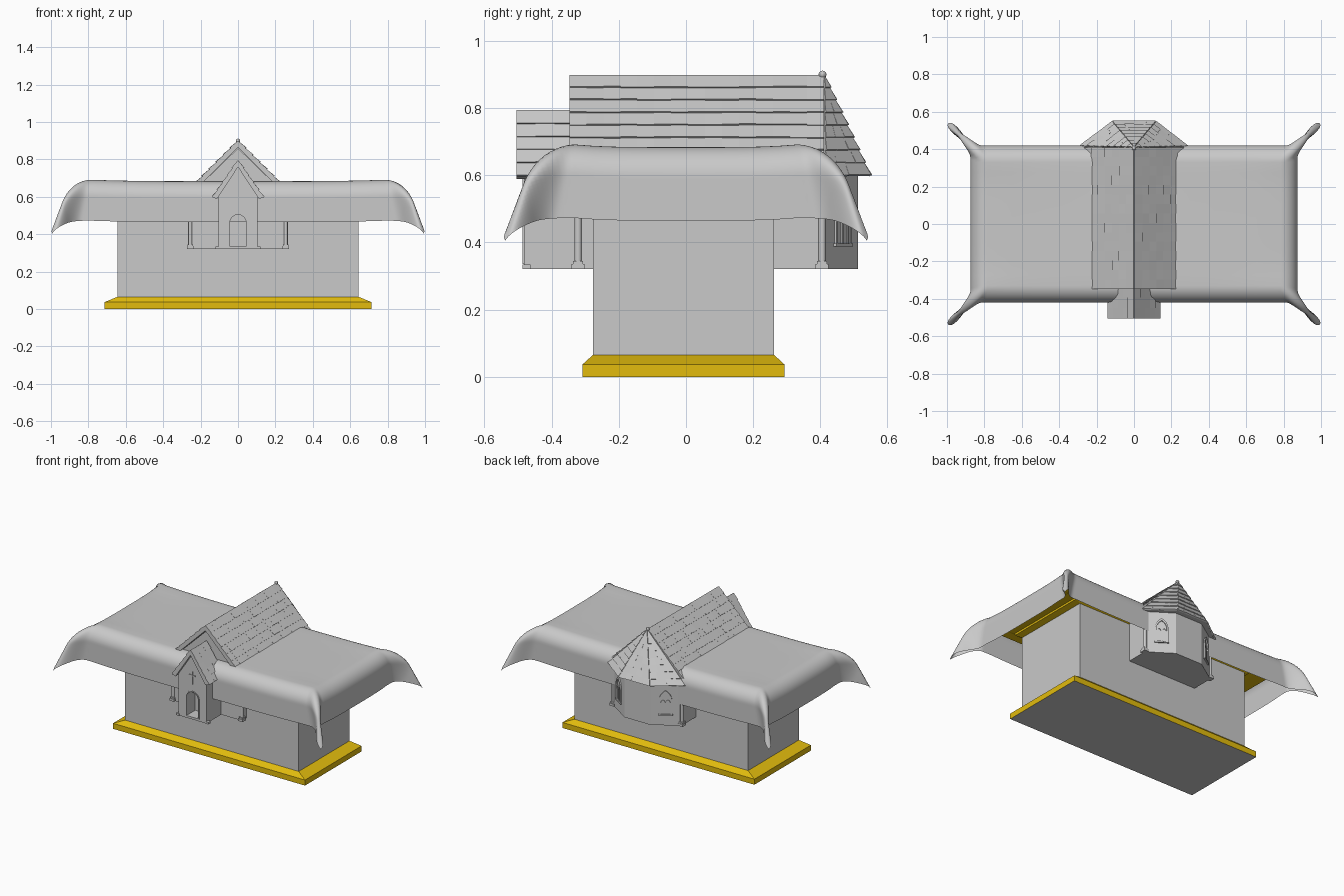
import bpy, bmesh, math, random
from mathutils import Vector as V

if "Cube" in bpy.data.objects:
    bpy.data.objects.remove(bpy.data.objects["Cube"])

random.seed(4)


def material(name, rgb):
    m = bpy.data.materials.new(name)
    m.diffuse_color = (*rgb, 1)
    m.use_nodes = True
    m.node_tree.nodes["Principled BSDF"].inputs["Base Color"].default_value = m.diffuse_color
    return m


GREY = material("stone grey", (0.585, 0.585, 0.585))
GOLD = material("gold", (0.76, 0.50, 0.004))


def finish(name, bm, mat, fix=True):
    if fix:
        bmesh.ops.recalc_face_normals(bm, faces=bm.faces)
    me = bpy.data.meshes.new(name)
    bm.to_mesh(me)
    bm.free()
    ob = bpy.data.objects.new(name, me)
    bpy.context.collection.objects.link(ob)
    me.materials.append(mat)
    return ob


def add_prism(bm, pts, vec):
    n = len(pts)
    a = [bm.verts.new(p) for p in pts]
    b = [bm.verts.new(V(p) + V(vec)) for p in pts]
    bm.faces.new(a)
    bm.faces.new(b[::-1])
    for i in range(n):
        bm.faces.new((a[i], b[i], b[(i + 1) % n], a[(i + 1) % n]))


def prism(name, pts, vec, mat=GREY):
    bm = bmesh.new()
    add_prism(bm, pts, vec)
    return finish(name, bm, mat)


def add_box(bm, c, s):
    x, y, z = (k / 2 for k in s)
    pts = [(c[0] + i * x, c[1] + j * y, c[2] - z) for i, j in ((-1, -1), (1, -1), (1, 1), (-1, 1))]
    add_prism(bm, pts, (0, 0, s[2]))


def stacked(name, profile, mat):
    """Rectangular moulding: rings of the body outline grown by (offset, z)."""
    bm = bmesh.new()
    rings = []
    for o, z in profile:
        x, y0, y1 = 0.645 + o, -0.277 - o * 0.45, 0.262 + o * 0.45
        rings.append([bm.verts.new(p) for p in ((-x, y0, z), (x, y0, z), (x, y1, z), (-x, y1, z))])
    for a, b in zip(rings, rings[1:]):
        for i in range(4):
            j = (i + 1) % 4
            bm.faces.new((a[i], a[j], b[j], b[i]))
    bm.faces.new(rings[0][::-1])
    bm.faces.new(rings[-1])
    return finish(name, bm, mat)


# Table: plinth (grey underside), body, cornice and top slab
plinth = stacked("plinth", [(0.068, 0), (0.068, 0.037), (0, 0.065)], GOLD)
plinth.data.materials.append(GREY)
for p in plinth.data.polygons:
    p.material_index = int(p.normal.z < -0.9)
stacked("table_body", [(0, 0.06), (0, 0.59)], GREY)
stacked("cornice", [(0, 0.575), (0.04, 0.585), (0.04, 0.598), (0.10, 0.608), (0.10, 0.64)], GOLD)
bm = bmesh.new()
add_box(bm, (0, 0, 0.633), (1.68, 0.77, 0.044))
finish("table_slab", bm, GOLD)

# Draped cloth: flat sheet rolled over the edges, with rounded flaring corner folds
A, B, R, L, TOP = 0.785, 0.33, 0.09, 0.27, 0.683


def roll(d):
    if d < R * math.pi / 2:
        return R * math.sin(d / R), R * (1 - math.cos(d / R))
    return R, R + d - R * math.pi / 2


def samples(half):
    edge = [half + L * i / 24 for i in range(1, 25)]
    return [-e for e in reversed(edge)] + [half * i / 6 for i in range(-6, 7)] + edge


def cloth_point(u, v):
    du, dv = max(abs(u) - A, 0), max(abs(v) - B, 0)
    hi, lo = max(du, dv), min(du, dv)
    ratio = lo / hi if hi > 0 else 0
    t = max(0, (ratio - 0.2) / 0.8)
    flare = 0.118 * hi / L * t * t * (3 - 2 * t)
    bulge = 0.024 * hi / L * math.sin(math.pi * t) * t * (1 if du > dv else -1)
    x = min(abs(u), A) + roll(du)[0] + flare + bulge
    y = min(abs(v), B) + roll(dv)[0] + flare - bulge
    drop = roll((du ** 3.1 + dv ** 3.1) ** (1 / 3.1))[1]
    lift = 0.008 * (min(abs(u) / A, 1) * min(abs(v) / B, 1)) ** 4
    return math.copysign(x, u), math.copysign(y, v), TOP + lift - drop


bm = bmesh.new()
grid = [[bm.verts.new(cloth_point(u, v)) for v in samples(B)] for u in samples(A)]
for a, b in zip(grid, grid[1:]):
    for i in range(len(a) - 1):
        bm.faces.new((a[i], b[i], b[i + 1], a[i + 1]))
cloth = finish("cloth", bm, GREY, False)
for p in cloth.data.polygons:
    p.use_smooth = True


# Roof helpers
def tile_patch(bm, ta, tb, ba, bb, rows, width, normal):
    """Overlapping tiles between a top edge ta-tb and a bottom edge ba-bb."""
    ta, tb, ba, bb, n = V(ta), V(tb), V(ba), V(bb), V(normal).normalized()
    for r in range(rows):
        f0, f1 = r / rows, (r + 1) / rows
        a0, b0, a1, b1 = ta.lerp(ba, f0), tb.lerp(bb, f0), ta.lerp(ba, f1), tb.lerp(bb, f1)
        count = max(1, round((b1 - a1).length / width))
        for k in range(count):
            s0, s1 = k / count, (k + 1) / count
            h = random.uniform(0.006, 0.0085)
            ext = (a1 - a0) * random.uniform(0.0, 0.06)
            p = [a0.lerp(b0, s0), a0.lerp(b0, s1), a1.lerp(b1, s1) + ext, a1.lerp(b1, s0) + ext]
            low = [bm.verts.new(q - n * 0.002) for q in p]
            up = [bm.verts.new(q + n * t) for q, t in zip(p, (0.002, 0.002, h, h))]
            bm.faces.new(low)
            bm.faces.new(up)
            for i in range(4):
                j = (i + 1) % 4
                bm.faces.new((low[i], low[j], up[j], up[i]))


def gable_roof(name, y0, y1, half, z_eave, z_ridge, rows, width):
    t = 0.022
    v = [(-half, z_eave), (0, z_ridge), (half, z_eave), (half - t, z_eave - t * 0.4),
         (0, z_ridge - t * 1.5), (t - half, z_eave - t * 0.4)]
    prism(name + "_deck", [(x, y0, z) for x, z in v], (0, y1 - y0, 0))
    bm = bmesh.new()
    for s in (-1, 1):
        tile_patch(bm, (0, y0, z_ridge), (0, y1, z_ridge), (s * half, y0, z_eave),
                   (s * half, y1, z_eave), rows, width, (s * (z_ridge - z_eave), 0, half))
    finish(name + "_tiles", bm, GREY)


def house(name, y0, y1, half, z_wall, z_top):
    pts = [(-half, 0.32), (half, 0.32), (half, z_wall), (0, z_top), (-half, z_wall)]
    return prism(name, [(x, y0, z) for x, z in pts], (0, y1 - y0, 0))


# Chapel nave and porch
house("nave", -0.325, 0.41, 0.256, 0.61, 0.86)
gable_roof("nave_roof", -0.347, 0.41, 0.30, 0.598, 0.897, 8, 0.05)
porch = house("porch", -0.482, -0.31, 0.103, 0.615, 0.765)
gable_roof("porch_roof", -0.505, -0.335, 0.134, 0.597, 0.792, 5, 0.05)


# Arched openings
def arch(w, z0, spring, pointed):
    pts = [(w, z0)]
    for i in range(17):
        x = w * math.cos(math.pi * i / 16)
        rise = math.sqrt(max(4 * w * w - (abs(x) + w) ** 2, 0)) if pointed else math.sqrt(max(w * w - x * x, 0))
        pts.append((x, spring + rise))
    return pts + [(-w, z0)]


def arch_frame(bm, origin, side, out, w, z0, spring, pointed, thick, depth):
    o, s, n = V(origin), V(side).normalized(), V(out).normalized()
    outer = arch(w, z0, spring, pointed)
    inner = arch(w - thick, z0, spring, pointed)
    place = lambda p: o + s * p[0] + V((0, 0, p[1]))
    for i in range(len(outer) - 1):
        add_prism(bm, [place(p) for p in (outer[i], outer[i + 1], inner[i + 1], inner[i])], n * depth)


cutter = prism("door_cutter", [(x, -0.52, z) for x, z in arch(0.045, 0.335, 0.46, False)], (0, 0.13, 0))
cutter.hide_render = True
cutter.hide_viewport = True
cut = porch.modifiers.new("doorway", 'BOOLEAN')
cut.object = cutter
cut.operation = 'DIFFERENCE'
cut.solver = 'EXACT'
bm = bmesh.new()
arch_frame(bm, (0, -0.481, 0), (1, 0, 0), (0, -1, 0), 0.051, 0.335, 0.46, False, 0.007, 0.005)
finish("door_frame", bm, GREY)
bm = bmesh.new()
add_box(bm, (0, -0.483, 0.60), (0.008, 0.006, 0.085))
add_box(bm, (0, -0.483, 0.615), (0.045, 0.006, 0.008))
finish("gable_cross", bm, GREY)

# Corner columns with bases, and porch corner bases
bm = bmesh.new()
for s in (-1, 1):
    for y in (-0.321, 0.405):
        ring = [(s * 0.255 + 0.011 * math.cos(k * math.pi / 6), y + 0.011 * math.sin(k * math.pi / 6), 0.33)
                for k in range(12)]
        add_prism(bm, ring, (0, 0, 0.27))
        add_box(bm, (s * 0.255, y, 0.328), (0.034, 0.038, 0.016))
        add_box(bm, (s * 0.255, y, 0.340), (0.028, 0.030, 0.010))
    add_box(bm, (s * 0.108, -0.475, 0.327), (0.024, 0.024, 0.014))
columns = finish("columns", bm, GREY)
bpy.context.view_layer.objects.active = columns
columns.select_set(True)
bpy.ops.object.shade_smooth_by_angle(angle=math.radians(35))

# Faceted apse with its roof, windows and finial
prism("apse", [(x, y, 0.32) for x, y in ((0.245, 0.38), (0.245, 0.415), (0.10, 0.512), (-0.10, 0.512),
                                         (-0.245, 0.415), (-0.245, 0.38))], (0, 0, 0.29))
apex = V((0, 0.41, 0.897))
eave = [V((x, y, 0.599)) for x, y in ((0.285, 0.36), (0.285, 0.415), (0.115, 0.546),
                                      (-0.115, 0.546), (-0.285, 0.415), (-0.285, 0.36))]
bm = bmesh.new()
tip = bm.verts.new(apex)
base = [bm.verts.new(p) for p in eave]
bm.faces.new(base)
for i in range(6):
    bm.faces.new((base[i], base[(i + 1) % 6], tip))
finish("apse_roof_deck", bm, GREY)
bm = bmesh.new()
for p, q in zip(eave[1:4], eave[2:5]):
    tile_patch(bm, apex, apex, p, q, 8, 0.05, (p - apex).cross(q - apex))
finish("apse_roof_tiles", bm, GREY)

bm = bmesh.new()
for s in (-1, 1):
    mid, side, out = V((s * 0.1725, 0.4635, 0)), V((0.145, -s * 0.097, 0)), V((s * 0.097, 0.145, 0)).normalized()
    arch_frame(bm, mid, side, out, 0.040, 0.395, 0.485, True, 0.009, 0.008)
    for k in (-1, 1):
        arch_frame(bm, mid + side.normalized() * 0.0155 * k, side, out, 0.0155, 0.395, 0.465, True, 0.004, 0.005)
    u = side.normalized() * 0.044
    add_prism(bm, [mid + w + V((0, 0, z)) for w, z in ((-u, 0.387), (u, 0.387), (u, 0.397), (-u, 0.397))], out * 0.01)
finish("apse_windows", bm, GREY)

bm = bmesh.new()
bmesh.ops.create_uvsphere(bm, u_segments=10, v_segments=6, radius=0.012)
bmesh.ops.translate(bm, verts=bm.verts, vec=(0, 0.406, 0.899))
finish("finial", bm, GREY)
